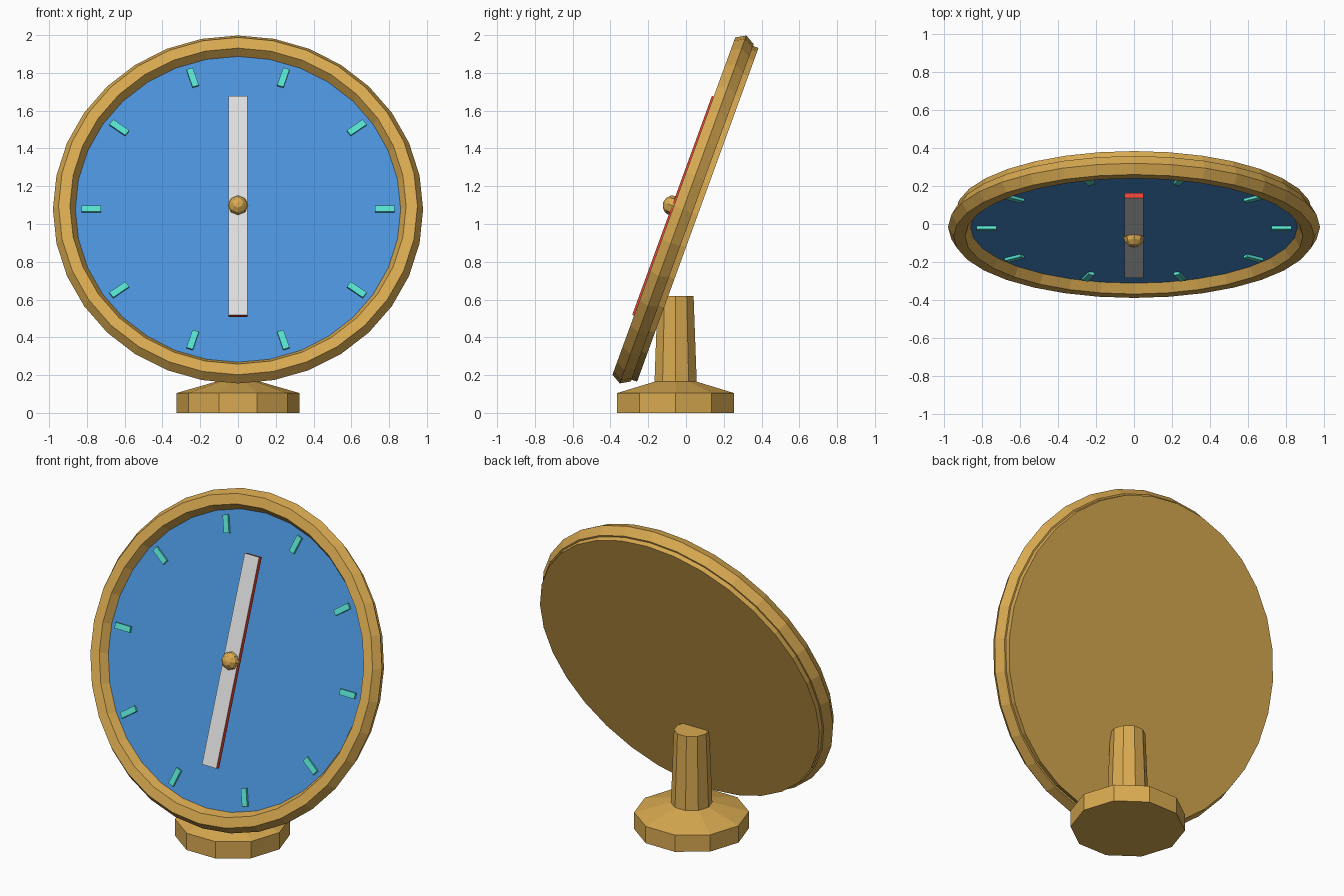
import bpy, bmesh
from math import radians, cos, sin, pi, tau
from mathutils import Matrix

if "Cube" in bpy.data.objects:
    bpy.data.objects.remove(bpy.data.objects["Cube"])


def material(name, rgb):
    lin = [((c / 255 + 0.055) / 1.055) ** 2.4 for c in rgb] + [1]
    m = bpy.data.materials.new(name)
    m.use_nodes = True
    m.diffuse_color = lin
    bsdf = next(n for n in m.node_tree.nodes if n.type == "BSDF_PRINCIPLED")
    bsdf.inputs["Base Color"].default_value = lin
    return m


gold = material("gold", (217, 170, 81))
blue = material("blue", (74, 145, 217))
teal = material("teal", (86, 224, 205))
white = material("white", (222, 222, 222))
red = material("red", (240, 72, 56))

# Local face frame: x across, y up the dial, z out of the dial
FACE = Matrix.Translation((0, -0.0155, 1.077)) @ Matrix.Rotation(radians(70), 4, "X")


def finish(name, bm, mats, matrix, front_index=0):
    """Make an object; faces pointing along local +z get front_index."""
    bmesh.ops.recalc_face_normals(bm, faces=bm.faces)
    for f in bm.faces:
        if front_index and f.normal.z > 0.9:
            f.material_index = front_index
    me = bpy.data.meshes.new(name)
    bm.to_mesh(me)
    bm.free()
    ob = bpy.data.objects.new(name, me)
    for m in mats:
        me.materials.append(m)
    ob.matrix_world = matrix
    bpy.context.collection.objects.link(ob)
    return ob


def lathe(name, profile, sides, mats, matrix, closed=False, front_index=0):
    """Spin (radius, z) points about z; open profiles get end caps."""
    bm = bmesh.new()
    rings = [[bm.verts.new((r * cos(tau * i / sides), r * sin(tau * i / sides), z))
              for i in range(sides)] for r, z in profile]
    pairs = list(zip(rings, rings[1:]))
    if closed:
        pairs.append((rings[-1], rings[0]))
    else:
        bm.faces.new(rings[0])
        bm.faces.new(rings[-1])
    for a, b in pairs:
        for i in range(sides):
            j = (i + 1) % sides
            bm.faces.new((a[i], a[j], b[j], b[i]))
    return finish(name, bm, mats, matrix, front_index)


def box(name, size, matrix, mats, front_index=0):
    bm = bmesh.new()
    bmesh.ops.create_cube(bm, size=1)
    bmesh.ops.scale(bm, vec=size, verts=bm.verts)
    return finish(name, bm, mats, matrix, front_index)


# Dial: gold disc with a blue front
lathe("dial", [(0.94, -0.083), (0.94, 0.002)], 32, [gold, blue], FACE, front_index=1)

# Rim: hexagonal section swept around the dial
section = [(0.92 + 0.06 * cos(k * pi / 3), 0.06 * sin(k * pi / 3)) for k in range(6)]
lathe("rim", section, 32, [gold], FACE, closed=True)

# Ten hour markers
for k in range(10):
    spot = Matrix.Rotation(k * tau / 10, 4, "Z") @ Matrix.Translation((0.777, 0, 0.008))
    box(f"marker_{k + 1}", (0.104, 0.035, 0.018), FACE @ spot, [teal])

# Hand: red bar with a white front
box("hand", (0.1, 1.234, 0.028), FACE @ Matrix.Translation((0, 0, 0.048)), [red, white], 1)

# Hub knob
bm = bmesh.new()
bmesh.ops.create_uvsphere(bm, u_segments=8, v_segments=6, radius=0.055)
finish("hub", bm, [gold], FACE @ Matrix.Translation((0, 0, 0.057)))

# Stand: ten-sided foot and tapered stem
STAND = Matrix.Translation((0, -0.055, 0))
lathe("foot", [(0.325, 0), (0.325, 0.105), (0.118, 0.165)], 10, [gold], STAND)
lathe("stem", [(0.118, 0.15), (0.1, 0.62)], 10, [gold], STAND)
